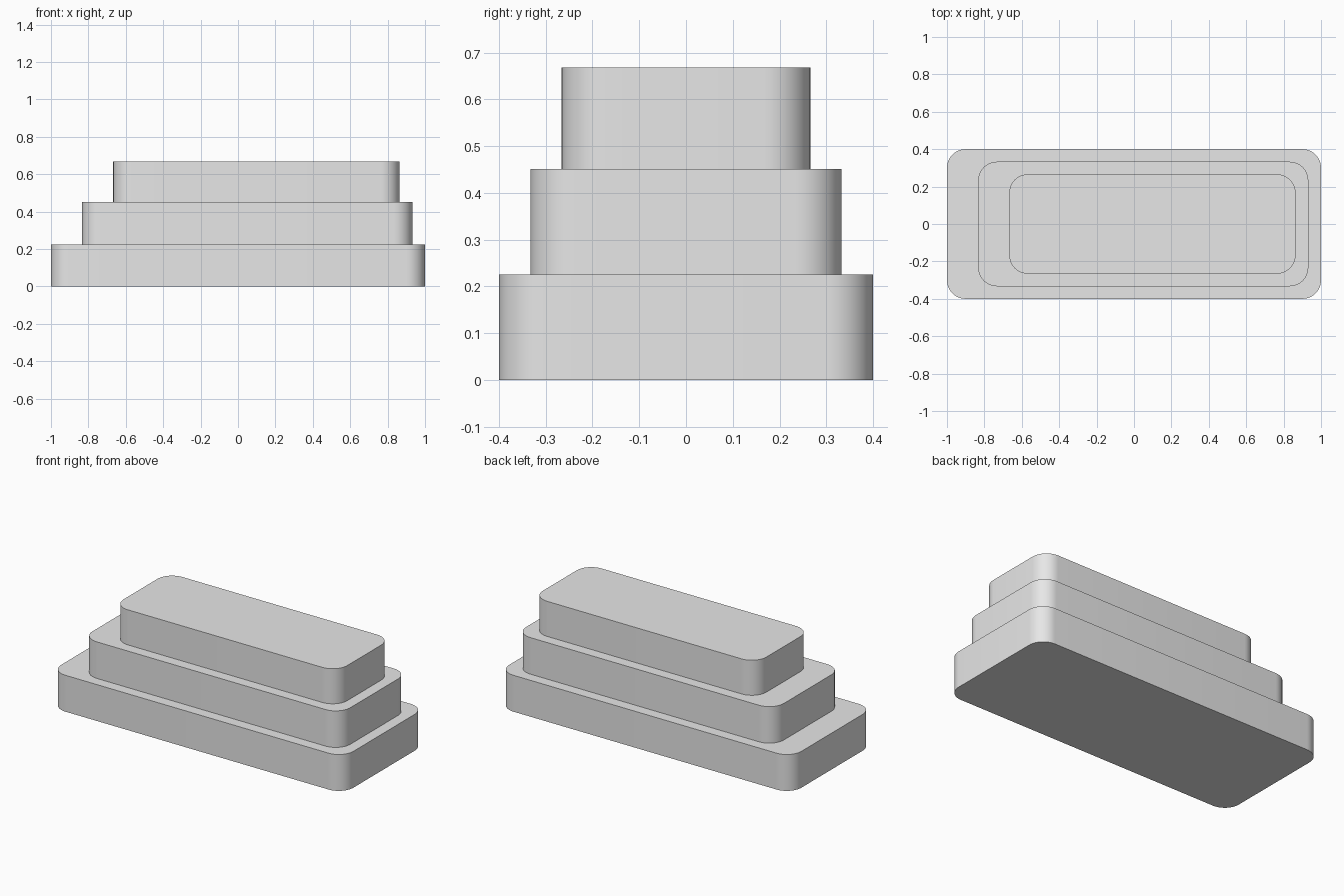
import bpy
import bmesh
from math import radians

cube = bpy.data.objects.get("Cube")
if cube:
    bpy.data.objects.remove(cube, do_unlink=True)

grey = bpy.data.materials.new("light_grey")
grey.use_nodes = True
grey.diffuse_color = (0.8, 0.8, 0.8, 1)
grey.node_tree.nodes["Principled BSDF"].inputs["Base Color"].default_value = grey.diffuse_color


def add_tier(name, left, right, half_depth, bottom, top, radius=0.1):
    """Slab with rounded vertical edges."""
    bm = bmesh.new()
    bmesh.ops.create_cube(bm, size=1)
    bmesh.ops.scale(bm, verts=bm.verts, vec=(right - left, 2 * half_depth, top - bottom))
    bmesh.ops.translate(bm, verts=bm.verts, vec=((left + right) / 2, 0, (bottom + top) / 2))
    upright = [e for e in bm.edges if abs(e.verts[0].co.z - e.verts[1].co.z) > 0.01]
    bmesh.ops.bevel(bm, geom=upright, offset=radius, segments=12, profile=0.5, affect='EDGES')
    mesh = bpy.data.meshes.new(name)
    bm.to_mesh(mesh)
    bm.free()
    mesh.materials.append(grey)
    tier = bpy.data.objects.new(name, mesh)
    bpy.context.collection.objects.link(tier)
    bpy.ops.object.select_all(action='DESELECT')
    tier.select_set(True)
    bpy.context.view_layer.objects.active = tier
    bpy.ops.object.shade_smooth_by_angle(angle=radians(30))


# Three stacked tiers, set off towards the left end
add_tier("bottom_tier", -1, 1, 0.4, 0, 0.225)
add_tier("middle_tier", -0.833, 0.932, 0.333, 0.225, 0.451)
add_tier("top_tier", -0.667, 0.864, 0.266, 0.451, 0.668)
